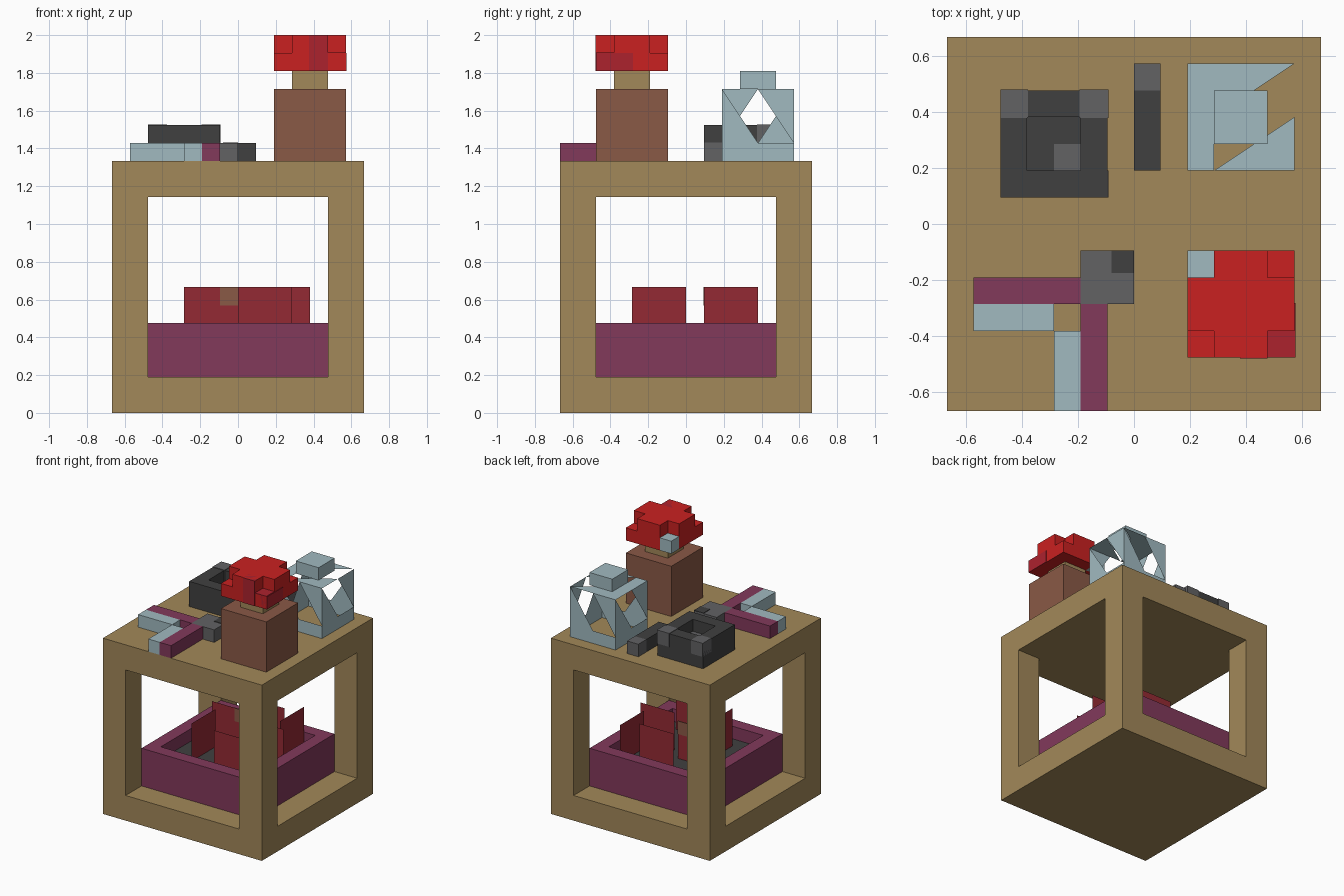
import bpy, bmesh
from mathutils import Vector

if "Cube" in bpy.data.objects:
    bpy.data.objects.remove(bpy.data.objects["Cube"])

U = 2 / 21  # one grid step; every part is laid out in whole steps


def colour(name, r, g, b):
    m = bpy.data.materials.new(name)
    m.diffuse_color = (r, g, b, 1)
    m.use_nodes = True
    m.node_tree.nodes["Principled BSDF"].inputs["Base Color"].default_value = m.diffuse_color
    return m


TAN = colour("tan", 0.361, 0.246, 0.100)
PLUM = colour("plum", 0.223, 0.041, 0.105)
DARK_RED = colour("dark_red", 0.296, 0.023, 0.034)
RED = colour("bright_red", 0.590, 0.015, 0.015)
MID_RED = colour("mid_red", 0.413, 0.016, 0.027)
BROWN = colour("brown", 0.254, 0.100, 0.061)
GLASS = colour("pale_blue", 0.356, 0.491, 0.527)
DARK = colour("charcoal", 0.051, 0.051, 0.051)
GREY = colour("grey", 0.122, 0.122, 0.127)


def finish(name, bm, *mats):
    me = bpy.data.meshes.new(name)
    bm.to_mesh(me)
    bm.free()
    for m in mats:
        me.materials.append(m)
    ob = bpy.data.objects.new(name, me)
    bpy.context.collection.objects.link(ob)
    return ob


def add_box(bm, x, y, z):
    """Box from (low, high) ranges in grid steps."""
    vs = bmesh.ops.create_cube(bm, size=1)["verts"]
    for v in vs:
        v.co = Vector([(a + b) / 2 + c * (b - a) for (a, b), c in zip((x, y, z), v.co)]) * U


def box(name, mat, *ranges):
    bm = bmesh.new()
    add_box(bm, *ranges)
    return finish(name, bm, mat)


def patch(name, mat, x, y, z, e=0.04):
    """Painted area: a box standing a hair proud of the part it covers."""
    return box(name, mat, *[(a - e, b + e) for a, b in (x, y, z)])


def pan(name, wall, floor, x, y, z, depth):
    """Box with a one-step rim and a sunken floor in another colour."""
    bm = bmesh.new()
    add_box(bm, x, y, z)
    top = max(bm.faces, key=lambda f: f.calc_center_median().z)
    bmesh.ops.inset_region(bm, faces=[top], thickness=U, use_even_offset=True)
    new = bmesh.ops.extrude_discrete_faces(bm, faces=[top])["faces"]
    bmesh.ops.translate(bm, verts=new[0].verts, vec=(0, 0, -depth * U))
    new[0].material_index = 1
    return finish(name, bm, wall, floor)


def prism(name, mat, outline, z0, z1):
    """Upright prism over an outline."""
    bm = bmesh.new()
    f = bm.faces.new([bm.verts.new(Vector((x, y, z0)) * U) for x, y in outline])
    r = bmesh.ops.extrude_face_region(bm, geom=[f])
    up = [v for v in r["geom"] if isinstance(v, bmesh.types.BMVert)]
    bmesh.ops.translate(bm, verts=up, vec=(0, 0, (z1 - z0) * U))
    bmesh.ops.recalc_face_normals(bm, faces=bm.faces)
    return finish(name, bm, mat)


# Open cube frame: floor, tabletop and four posts
box("frame_floor", TAN, (-7, 7), (-7, 7), (0, 2))
box("frame_top", TAN, (-7, 7), (-7, 7), (12, 14))
for sx in (-6, 6):
    for sy in (-6, 6):
        box("frame_post", TAN, (sx - 1, sx + 1), (sy - 1, sy + 1), (2, 12))

# Fire tray with a sunken coal bed
pan("fire_tray", PLUM, DARK, (-5, 5), (-5, 5), (2, 5), 1)

# Upright flame sheets: axis they run along, fixed position, start of run
for axis, at, start in (("y", -2, -3), ("y", 3, 1), ("x", 1, -3),
                        ("x", 0, 1), ("x", -3, 0), ("x", 3, -1)):
    bm = bmesh.new()
    pts = ((start, 4), (start + 3, 4), (start + 3, 7), (start, 7))
    bm.faces.new([bm.verts.new(Vector((s, at, z) if axis == "x" else (at, s, z)) * U)
                  for s, z in pts])
    finish("flame_sheet", bm, DARK_RED)
patch("flame_spot", BROWN, (-0.96, -0.04), (1, 1), (6, 6.96))

# Stoppered jar
box("jar_body", BROWN, (2, 6), (-5, -1), (14, 18))
box("jar_neck", TAN, (3, 5), (-4, -2), (18, 19))

# Red cap: full lower layer with one pale corner, cross-shaped upper layer
prism("cap_lower", RED, [(2, -5), (6, -5), (6, -1), (3, -1), (3, -2), (2, -2)], 19, 20)
prism("cap_upper", RED, [(3, -5), (5, -5), (5, -4), (6, -4), (6, -2), (5, -2),
                         (5, -1), (3, -1), (3, -2), (2, -2), (2, -4), (3, -4)], 20, 21)
box("cap_pale_corner", GLASS, (2, 3), (-2, -1), (19, 20))
patch("cap_spot_front", MID_RED, (4, 4.96), (-5, -4), (19.04, 20.96))
patch("cap_spot_corner", MID_RED, (4.5, 5.96), (-4.96, -4), (19.96, 20))
patch("cap_spot_side", MID_RED, (5.5, 6), (-4.96, -3), (19.04, 19.96))

# Glass flask: five thin panes, each with the same slanted gap
bm = bmesh.new()
C = Vector((4, 4, 16))
solid = (((-2, -2), (2, -2), (2, -1), (0, -1), (-2, 2)), ((0, 2), (2, -1), (2, 2)))
panes = [((0, 1, 0), (0, 0, 1)), ((-1, 0, 0), (0, 0, 1)), ((0, -1, 0), (0, 0, 1)),
         ((1, 0, 0), (0, 0, 1)), ((0, -1, 0), (1, 0, 0))]
for right, up in panes:
    r, u = Vector(right), Vector(up)
    n = r.cross(u)
    for poly in solid:
        bm.faces.new([bm.verts.new((C + n * 2 * (1 if n.z >= 0 else -1) + r * a + u * b) * U)
                      for a, b in poly])
finish("flask_panes", bm, GLASS)
box("flask_stopper", GLASS, (3, 5), (3, 5), (18, 19))

# Charcoal pan with grey worn spots, and its handle
pan("skillet", DARK, DARK, (-5, -1), (1, 5), (14, 16), 1)
patch("skillet_spot_floor", GREY, (-2.96, -2.04), (2.04, 2.96), (15, 15))
for x in ((-4.96, -4), (-2, -1)):
    patch("skillet_spot_back", GREY, x, (4, 5), (15, 16))
patch("skillet_spot_side", GREY, (-2, -1), (1.04, 1.96), (14, 15))
box("handle", DARK, (0, 1), (2, 5), (14, 15))
box("handle_end", GREY, (0, 1), (5, 6), (14, 15))

# Two-armed tool lying flat: plum and pale arms meeting at a grey head
box("tool_arm_left", PLUM, (-6, -2), (-3, -2), (14, 15))
box("tool_edge_left", GLASS, (-6, -3), (-4, -3), (14, 15))
box("tool_arm_front", PLUM, (-2, -1), (-7, -3), (14, 15))
box("tool_edge_front", GLASS, (-3, -2), (-7, -4), (14, 15))
box("tool_head", GREY, (-2, 0), (-3, -1), (14, 15))
patch("tool_head_spot", DARK, (-0.8, -0.04), (-1.8, -1.04), (15, 15))
